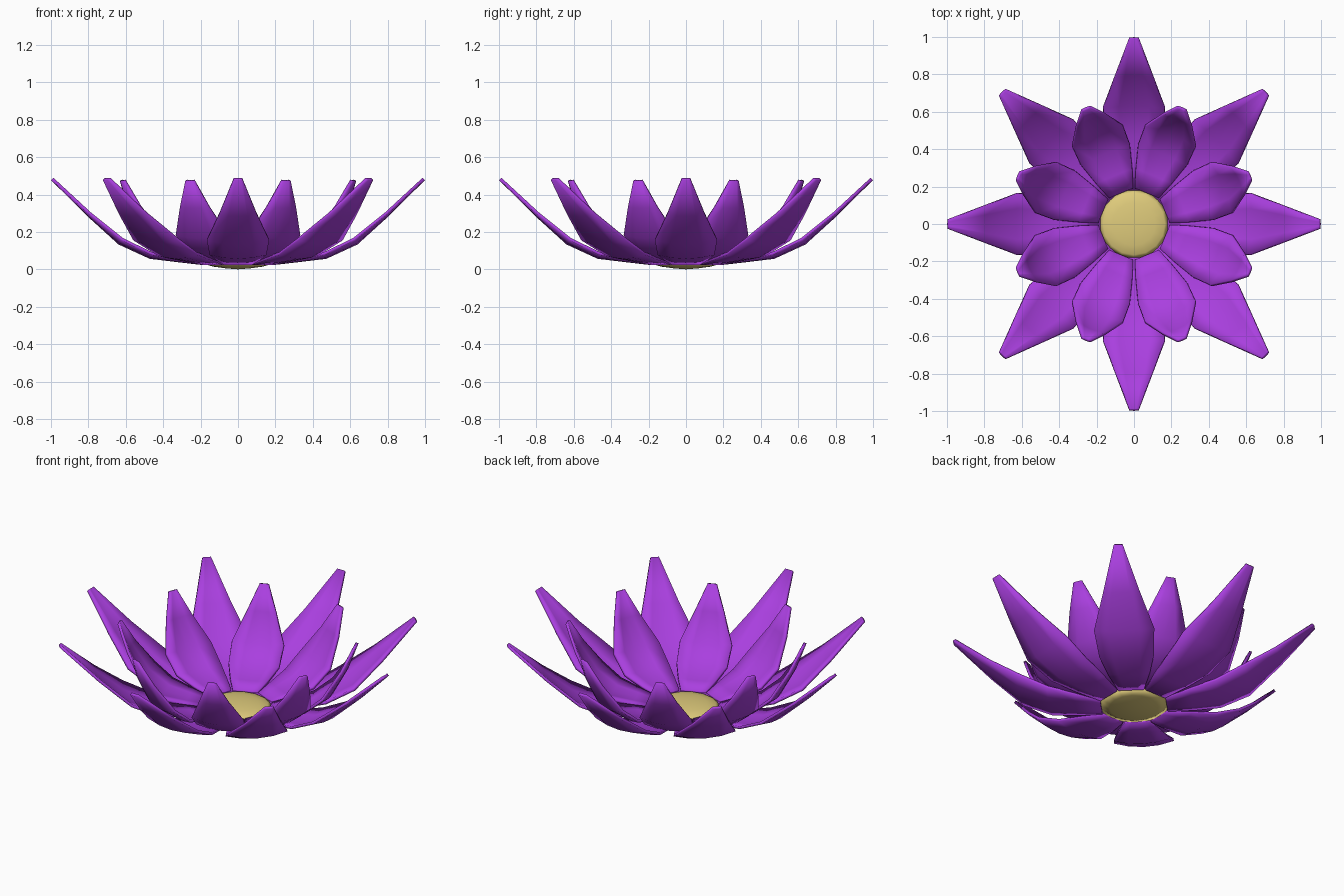
import bpy, math
from mathutils import Vector

if "Cube" in bpy.data.objects:
    bpy.data.objects.remove(bpy.data.objects["Cube"])


def material(name, rgb):
    m = bpy.data.materials.new(name)
    m.diffuse_color = (*rgb, 1.0)
    m.use_nodes = True
    m.node_tree.nodes["Principled BSDF"].inputs["Base Color"].default_value = m.diffuse_color
    return m


PURPLE = material("petal purple", (0.40, 0.05, 0.74))
YELLOW = material("pollen yellow", (0.74, 0.60, 0.20))


def make_object(name, verts, faces, mat):
    me = bpy.data.meshes.new(name)
    me.from_pydata(verts, [], faces)
    me.materials.append(mat)
    ob = bpy.data.objects.new(name, me)
    bpy.context.collection.objects.link(ob)
    return ob


def smooth(ob, angle):
    bpy.ops.object.select_all(action='DESELECT')
    ob.select_set(True)
    bpy.context.view_layer.objects.active = ob
    bpy.ops.object.shade_smooth_by_angle(angle=math.radians(angle))


def petal_mesh(stations, azimuth):
    """Cupped strip along stations of (radius, height, half width, edge lift)."""
    verts, faces = [], []
    across = (-1, -0.5, 0, 0.5, 1)
    n = len(across)
    c, s = math.cos(azimuth), math.sin(azimuth)
    for i, (r, z, w, lift) in enumerate(stations):
        a = stations[max(i - 1, 0)]
        b = stations[min(i + 1, len(stations) - 1)]
        t = Vector((b[0] - a[0], b[1] - a[1])).normalized()
        for u in across:
            rr = r - t.y * lift * u * u
            zz = z + t.x * lift * u * u
            verts.append((c * rr - s * u * w, s * rr + c * u * w, zz))
    for i in range(len(stations) - 1):
        for j in range(n - 1):
            k = i * n + j
            faces.append((k, k + n, k + n + 1, k + 1))
    return verts, faces


def petal_ring(name, stations, offset):
    for k in range(8):
        az = math.radians(45 * k + offset)
        ob = make_object(f"{name}_{k + 1}", *petal_mesh(stations, az), PURPLE)
        mod = ob.modifiers.new("thickness", 'SOLIDIFY')
        mod.thickness = 0.016
        mod.offset = 0
        smooth(ob, 40)


# Long, wide-spread lower petals
petal_ring("outer_petal", [
    (0.18, 0.030, 0.070, 0.000),
    (0.32, 0.046, 0.115, 0.010),
    (0.47, 0.064, 0.150, 0.022),
    (0.635, 0.140, 0.165, 0.026),
    (0.80, 0.290, 0.100, 0.012),
    (0.993, 0.482, 0.024, 0.002)], 0)

# Shorter, steeper upper petals set between the lower ones
petal_ring("inner_petal", [
    (0.18, 0.040, 0.070, 0.000),
    (0.28, 0.055, 0.105, 0.010),
    (0.41, 0.080, 0.142, 0.022),
    (0.53, 0.170, 0.146, 0.030),
    (0.615, 0.330, 0.082, 0.016),
    (0.668, 0.476, 0.024, 0.002)], 22.5)

# Flattened, lens-shaped flower centre
profile = [(0.07, 0.006), (0.135, 0.015), (0.19, 0.032),
           (0.165, 0.048), (0.115, 0.058), (0.06, 0.063)]
seg = 16
verts = [(r * math.cos(2 * math.pi * j / seg), r * math.sin(2 * math.pi * j / seg), z)
         for r, z in profile for j in range(seg)]
bottom, top = len(verts), len(verts) + 1
verts += [(0, 0, 0), (0, 0, 0.065)]
faces = []
last = (len(profile) - 1) * seg
for j in range(seg):
    j2 = (j + 1) % seg
    faces.append((bottom, j2, j))
    faces.append((top, last + j, last + j2))
    for i in range(len(profile) - 1):
        faces.append((i * seg + j, i * seg + j2, (i + 1) * seg + j2, (i + 1) * seg + j))
smooth(make_object("flower_centre", verts, faces, YELLOW), 180)
